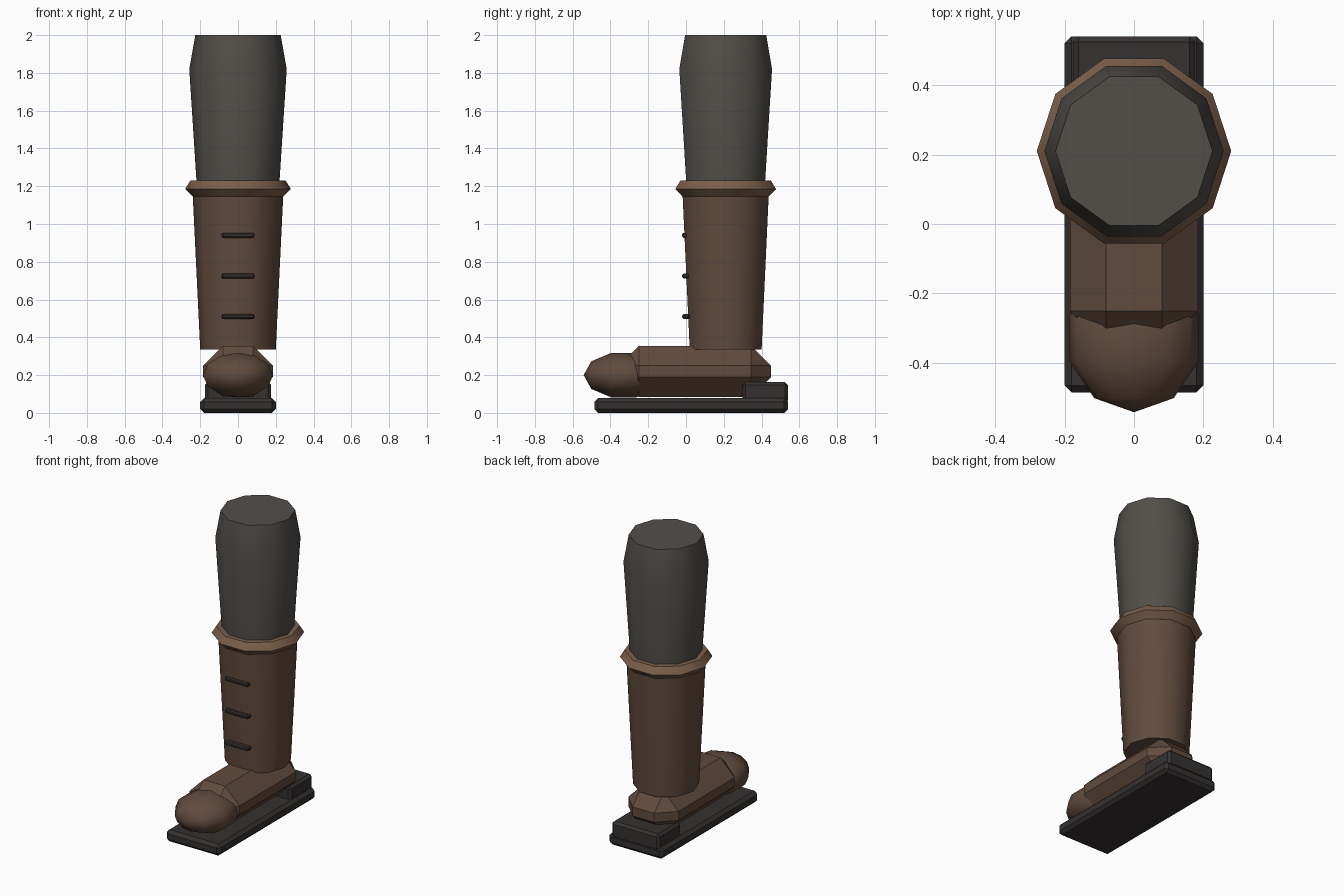
import bpy, bmesh
from math import cos, sin, pi, radians
from mathutils import Matrix

if "Cube" in bpy.data.objects:
    bpy.data.objects.remove(bpy.data.objects["Cube"])


def material(name, rgb):
    m = bpy.data.materials.new(name)
    m.diffuse_color = (*rgb, 1)
    m.use_nodes = True
    m.node_tree.nodes["Principled BSDF"].inputs["Base Color"].default_value = m.diffuse_color
    return m


CLOTH = material("cloth", (0.085, 0.077, 0.068))
LEATHER = material("leather", (0.12, 0.07, 0.046))
TRIM = material("trim", (0.2, 0.115, 0.07))
RUBBER = material("rubber", (0.035, 0.031, 0.03))


def finish(name, bm, mat, smooth=None):
    bmesh.ops.recalc_face_normals(bm, faces=bm.faces)
    me = bpy.data.meshes.new(name)
    bm.to_mesh(me)
    bm.free()
    me.materials.append(mat)
    ob = bpy.data.objects.new(name, me)
    bpy.context.collection.objects.link(ob)
    if smooth:
        bpy.ops.object.select_all(action='DESELECT')
        ob.select_set(True)
        bpy.context.view_layer.objects.active = ob
        bpy.ops.object.shade_smooth_by_angle(angle=radians(smooth))
    return ob


def tube(name, profile, mat, cy=0.21, n=10):
    """Capped ten-sided stack of rings from (radius, z) points."""
    bm = bmesh.new()
    rings = [[bm.verts.new((r * cos(2 * pi * i / n), cy + r * sin(2 * pi * i / n), z))
              for i in range(n)] for r, z in profile]
    for a, b in zip(rings, rings[1:]):
        for i in range(n):
            j = (i + 1) % n
            bm.faces.new((a[i], a[j], b[j], b[i]))
    bm.faces.new(rings[0])
    bm.faces.new(rings[-1])
    return finish(name, bm, mat, 40)


def block(name, lo, hi, bevel, mat):
    """Box between two corners with chamfered edges."""
    bm = bmesh.new()
    bmesh.ops.create_cube(bm, size=1)
    for v in bm.verts:
        v.co = [(a + b) / 2 + c * (b - a) for a, b, c in zip(lo, hi, v.co)]
    bmesh.ops.bevel(bm, geom=bm.edges[:], offset=bevel, segments=1,
                    profile=0.5, affect='EDGES')
    return finish(name, bm, mat)


# Leg, boot shaft and cuff
tube("trouser_leg", [(0.215, 1.15), (0.22, 1.23), (0.258, 1.82), (0.226, 2.0)], CLOTH)
tube("boot_shaft", [(0.2, 0.335), (0.24, 1.16)], LEATHER)
tube("boot_cuff", [(0.24, 1.145), (0.28, 1.185), (0.252, 1.23)], TRIM)

# Laces across the front of the shaft
for i, z in enumerate((0.51, 0.725, 0.94)):
    block(f"lace_{i + 1}", (-0.087, -0.02, z - 0.013), (0.087, 0.02, z + 0.013), 0.007, RUBBER)

# Foot, sole and heel
block("foot", (-0.185, -0.355, 0.085), (0.185, 0.45, 0.355), 0.105, LEATHER)
block("sole", (-0.2, -0.485, 0), (0.2, 0.54, 0.078), 0.02, RUBBER)
block("heel", (-0.176, 0.3, 0.05), (0.176, 0.54, 0.163), 0.016, RUBBER)

# Rounded toe cap, poles pointing forward and back
bm = bmesh.new()
bmesh.ops.create_uvsphere(bm, u_segments=12, v_segments=5, radius=1)
bmesh.ops.transform(bm, verts=bm.verts, matrix=Matrix.Translation((0, -0.33, 0.2))
                    @ Matrix.Diagonal((0.195, 0.212, 0.124, 1))
                    @ Matrix.Rotation(pi / 2, 4, 'X'))
finish("toe_cap", bm, LEATHER, 60)
